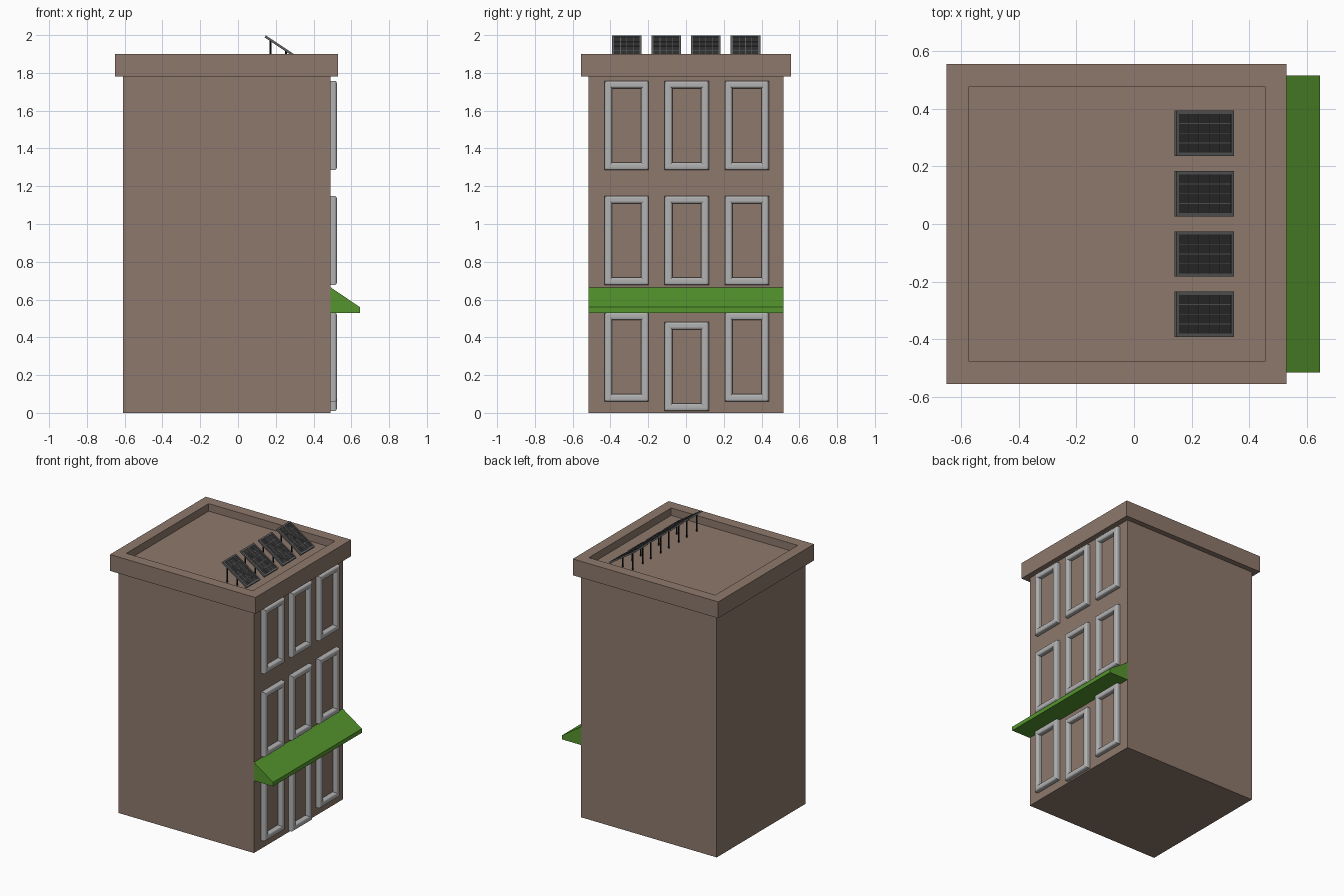
import bpy, bmesh, math
from mathutils import Matrix, Vector

if "Cube" in bpy.data.objects:
    bpy.data.objects.remove(bpy.data.objects["Cube"])


def material(name, r, g, b):
    m = bpy.data.materials.new(name)
    m.diffuse_color = (r, g, b, 1)
    m.use_nodes = True
    m.node_tree.nodes["Principled BSDF"].inputs["Base Color"].default_value = m.diffuse_color
    return m


BROWN = material("wall_brown", 0.27, 0.19, 0.15)
GREEN = material("awning_green", 0.09, 0.30, 0.027)
GREY = material("trim_grey", 0.45, 0.45, 0.45)
DARK = material("cell_dark", 0.03, 0.03, 0.03)
STEEL = material("panel_frame", 0.12, 0.12, 0.12)
BLACK = material("leg_black", 0.01, 0.01, 0.01)


def make(name, bm, mat):
    bmesh.ops.recalc_face_normals(bm, faces=bm.faces)
    me = bpy.data.meshes.new(name)
    bm.to_mesh(me)
    bm.free()
    me.materials.append(mat)
    ob = bpy.data.objects.new(name, me)
    bpy.context.collection.objects.link(ob)
    return ob


def add_box(bm, x0, x1, y0, y1, z0, z1):
    size = Matrix.Diagonal((x1 - x0, y1 - y0, z1 - z0, 1))
    mid = Matrix.Translation(((x0 + x1) / 2, (y0 + y1) / 2, (z0 + z1) / 2))
    bmesh.ops.create_cube(bm, size=1, matrix=mid @ size)


def loft(bm, rings, closed=False):
    """Skin a list of four-corner rings; cap the ends unless the loop closes."""
    vs = [[bm.verts.new(p) for p in ring] for ring in rings]
    pairs = list(zip(vs, vs[1:])) + ([(vs[-1], vs[0])] if closed else [])
    for a, b in pairs:
        for i in range(4):
            j = (i + 1) % 4
            bm.faces.new((a[i], a[j], b[j], b[i]))
    if not closed:
        bm.faces.new(vs[0])
        bm.faces.new(vs[-1])


def rect(x0, x1, y0, y1, z):
    return [(x0, y0, z), (x1, y0, z), (x1, y1, z), (x0, y1, z)]


# Building: walls, overhanging cornice and sunken roof
wall, lip, inner = (-0.61, 0.49, -0.515, 0.515), (-0.65, 0.53, -0.555, 0.555), (-0.572, 0.454, -0.477, 0.477)
bm = bmesh.new()
loft(bm, [rect(*wall, 0), rect(*wall, 1.78), rect(*lip, 1.78), rect(*lip, 1.9),
          rect(*inner, 1.9), rect(*inner, 1.845)])
make("building", bm, BROWN)

# Awning: wedge profile extruded across the facade
bm = bmesh.new()
profile = [(0.49, 0.53), (0.645, 0.53), (0.645, 0.56), (0.49, 0.665)]
loft(bm, [[(x, y, z) for x, z in profile] for y in (-0.515, 0.515)])
make("awning", bm, GREEN)


# Window and door surrounds: rounded profile swept round a rectangle
def surround(name, yc, z0, w=0.233, h=0.472):
    band, depth, r = 0.04, 0.033, 0.012
    arc = [(r - r * math.cos(a), depth - r + r * math.sin(a))
           for a in (math.radians(d) for d in (0, 30, 60, 90))]
    prof = [(0, -0.002)] + arc + [(band - i, d) for i, d in reversed(arc)] + [(band, -0.002)]
    bm = bmesh.new()
    rings = []
    for i, d in prof:
        y0, y1, a, b, x = yc - w / 2 + i, yc + w / 2 - i, z0 + i, z0 + h - i, 0.49 + d
        rings.append([(x, y0, a), (x, y1, a), (x, y1, b), (x, y0, b)])
    loft(bm, rings, closed=True)
    make(name, bm, GREY)


for row, z in enumerate((0.06, 0.677, 1.286)):
    for col, y in enumerate((-0.314, 0.004, 0.322)):
        door = row == 0 and col == 1
        surround("door_surround" if door else f"window_surround_{row}_{col}", y, 0.01 if door else z)

# Solar panels: tilted slab, raised frame and grid bars on four legs
TILT = math.atan(0.667)
LEN, WID = 0.2 / math.cos(TILT), 0.157
NX, NY = 5, 4


def panel(k, yc):
    place = Matrix.Translation((0.145, yc, 1.995)) @ Matrix.Rotation(TILT, 4, 'Y')
    hw, f = WID / 2, 0.011
    bm = bmesh.new()
    add_box(bm, f, LEN - f, -hw + f, hw - f, -0.007, 0.001)
    bm.transform(place)
    make(f"panel_cells_{k}", bm, DARK)

    bm = bmesh.new()
    for y0 in (-hw, hw - f):
        add_box(bm, 0, LEN, y0, y0 + f, -0.008, 0.004)
    for x0 in (0, LEN - f):
        add_box(bm, x0, x0 + f, -hw + f, hw - f, -0.008, 0.004)
    for i in range(1, NX):
        x = f + (LEN - 2 * f) * i / NX
        add_box(bm, x - 0.0015, x + 0.0015, -hw + f, hw - f, 0, 0.002)
    for j in range(1, NY):
        y = -hw + f + (WID - 2 * f) * j / NY
        add_box(bm, f, LEN - f, y - 0.0015, y + 0.0015, 0, 0.002)
    bm.transform(place)
    make(f"panel_frame_{k}", bm, STEEL)

    bm = bmesh.new()
    for x in (0.172, 0.254):
        top = 1.992 - (x - 0.145) * 0.667
        for s in (-1, 1):
            bmesh.ops.create_cone(bm, cap_ends=True, segments=8, radius1=0.005, radius2=0.005,
                                  depth=top - 1.845,
                                  matrix=Matrix.Translation((x, yc + s * 0.057, (top + 1.845) / 2)))
    make(f"panel_legs_{k}", bm, BLACK)


for k, y in enumerate((-0.313, -0.104, 0.105, 0.315)):
    panel(k, y)
